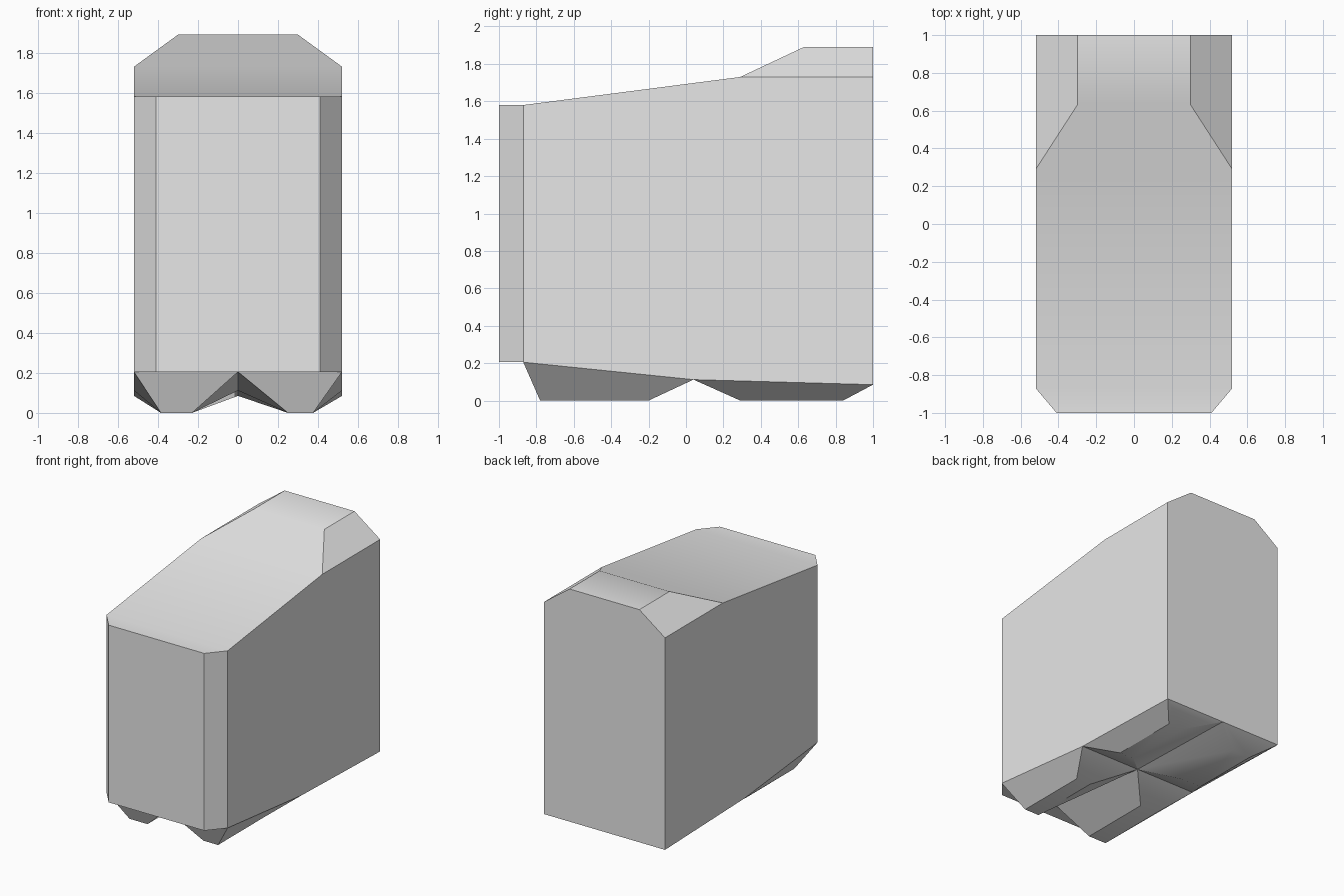
import bpy, bmesh, math
from mathutils import Vector

cube = bpy.data.objects.get("Cube")
if cube:
    bpy.data.objects.remove(cube, do_unlink=True)

HALF_W = 0.52

grey = bpy.data.materials.new("plain grey")
grey.use_nodes = True
COLOUR = (0.8, 0.8, 0.8, 1)
grey.diffuse_color = COLOUR
grey.node_tree.nodes["Principled BSDF"].inputs["Base Color"].default_value = COLOUR


def slice_off(bm, a, normal):
    """Cut away everything beyond a plane and cap the hole."""
    cut = bmesh.ops.bisect_plane(bm, geom=bm.verts[:] + bm.edges[:] + bm.faces[:], dist=1e-5,
                                 plane_co=a, plane_no=normal, clear_outer=True)
    edges = [e for e in cut["geom_cut"] if isinstance(e, bmesh.types.BMEdge)]
    bmesh.ops.contextual_create(bm, geom=edges)


# Side profile (y, z) extruded across the width
profile = [(-1, 0.205), (-0.87, 0.205), (0.04, 0.112), (1, 0.085), (1, 1.89),
           (0.63, 1.89), (0.29, 1.73), (-0.87, 1.58), (-1, 1.58)]
bm = bmesh.new()
face = bm.faces.new([bm.verts.new((-HALF_W, y, z)) for y, z in profile])
new = bmesh.ops.extrude_face_region(bm, geom=[face])["geom"]
bmesh.ops.translate(bm, vec=(2 * HALF_W, 0, 0),
                    verts=[v for v in new if isinstance(v, bmesh.types.BMVert)])
bmesh.ops.recalc_face_normals(bm, faces=bm.faces)

# Bevelled front corners and rear shoulders
for s in (-1, 1):
    slice_off(bm, Vector((s * HALF_W, -0.87, 0)), Vector((s * 0.13, -0.11, 0)))
    slice_off(bm, Vector((s * HALF_W, 0, 1.73)), Vector((s * 0.16, 0, 0.22)))
bmesh.ops.recalc_face_normals(bm, faces=bm.faces)


def underside():
    return [f for f in bm.faces
            if f.normal.z < -0.5 and f.calc_center_median().y > -0.8]


# Split the underside down the middle, then draw each cell out into a tapered foot
below = underside()
geom = set(below)
for f in below:
    geom.update(f.edges, f.verts)
bmesh.ops.bisect_plane(bm, geom=list(geom), plane_co=(0, 0, 0), plane_no=(1, 0, 0), dist=1e-5)
bm.normal_update()
feet = bmesh.ops.extrude_discrete_faces(bm, faces=underside())["faces"]
for f in feet:
    c = f.calc_center_median()
    side = 1 if c.x > 0 else -1
    y_front, y_back = (-0.78, -0.2) if c.y < 0 else (0.29, 0.84)
    inner, outer = (0.25, 0.375) if side > 0 else (0.23, 0.385)
    for v in f.verts:
        v.co = (side * (outer if abs(v.co.x) > abs(c.x) else inner),
                y_back if v.co.y > c.y else y_front, 0)
bmesh.ops.recalc_face_normals(bm, faces=bm.faces)

mesh = bpy.data.meshes.new("body_with_feet")
bm.to_mesh(mesh)
bm.free()
mesh.materials.append(grey)
body = bpy.data.objects.new("body_with_feet", mesh)
bpy.context.collection.objects.link(body)
bpy.context.view_layer.objects.active = body
body.select_set(True)
bpy.ops.object.shade_smooth_by_angle(angle=math.radians(30))
